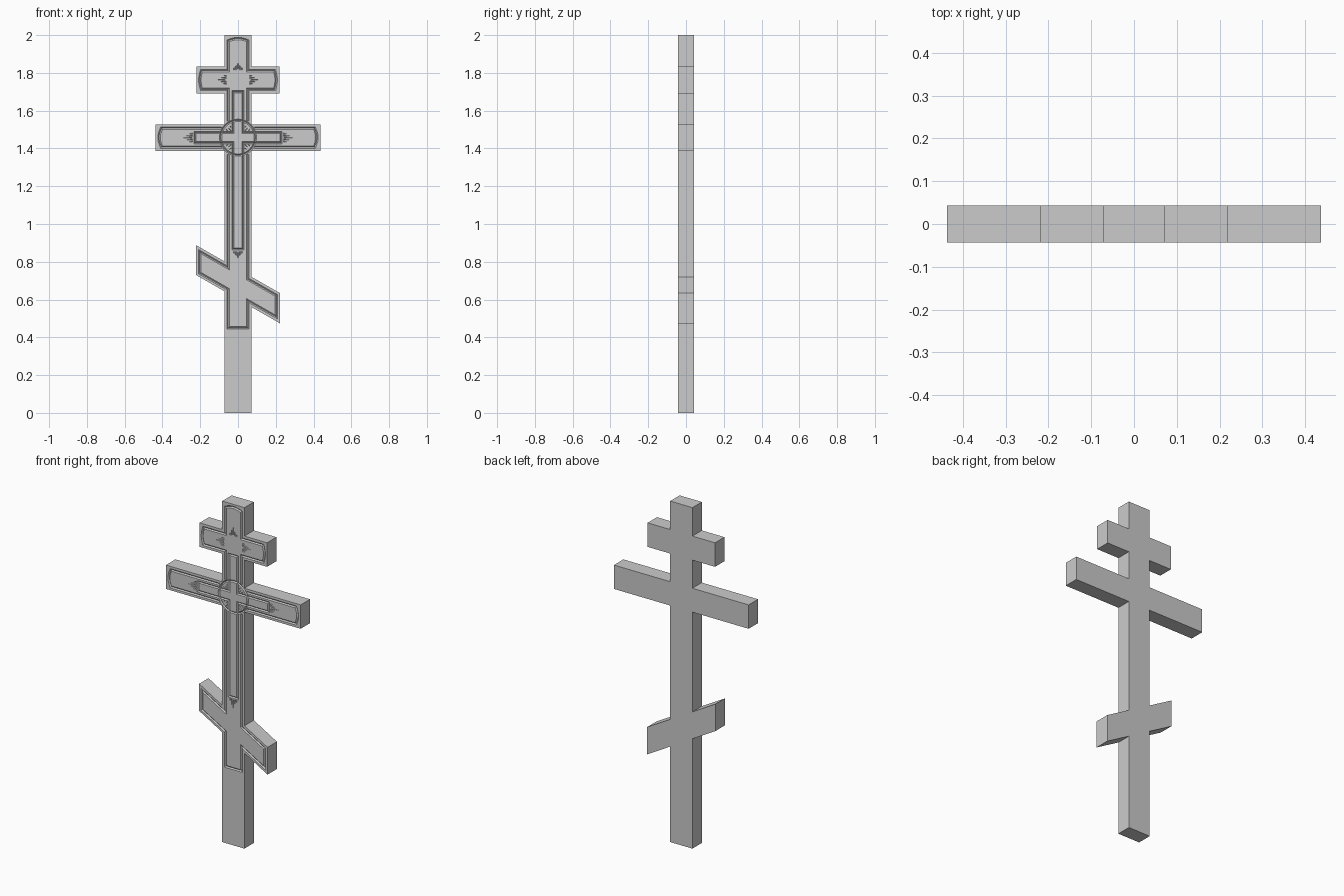
import bpy, bmesh
from math import sin, cos, pi, radians
from mathutils import Vector

if "Cube" in bpy.data.objects:
    bpy.data.objects.remove(bpy.data.objects["Cube"])

HALF = 0.0435            # half thickness
FRONT = -HALF
CZ = 1.457               # height of the main crossing


def make_object(name, bm):
    bmesh.ops.recalc_face_normals(bm, faces=bm.faces)
    me = bpy.data.meshes.new(name)
    bm.to_mesh(me)
    bm.free()
    ob = bpy.data.objects.new(name, me)
    bpy.context.scene.collection.objects.link(ob)
    return ob


def groove(bm, path, closed=False, w=0.0065, d=0.006):
    """V-shaped cutter strip swept along an x/z path with mitred corners."""
    p = [Vector(q) for q in path]
    n = len(p)
    rings = []
    for i in range(n):
        a = p[i] - p[i - 1] if (i or closed) else p[1] - p[0]
        b = p[(i + 1) % n] - p[i] if (i < n - 1 or closed) else a
        na = Vector((-a.y, a.x)).normalized()
        nb = Vector((-b.y, b.x)).normalized()
        m = (na + nb) / (1 + na.dot(nb))
        k = 1.3                                  # carry the V past the front face
        e = d * (k - 1)
        rings.append([bm.verts.new((q.x, y, q.y)) for q, y in (
            (p[i] + m * w * k, FRONT - e), (p[i], FRONT + d), (p[i] - m * w * k, FRONT - e))])
    for i in range(n if closed else n - 1):
        r, s = rings[i], rings[(i + 1) % n]
        for j in range(3):
            bm.faces.new((r[j], r[(j + 1) % 3], s[(j + 1) % 3], s[j]))
    if not closed:
        bm.faces.new(rings[0])
        bm.faces.new(rings[-1][::-1])


def ray(bm, x, z, ang, length, w=0.004, d=0.005):
    """Tapered chip cut pointing along ang."""
    u = Vector((cos(ang), sin(ang)))
    v = Vector((-u.y, u.x))
    o = Vector((x, z))
    pts = [(o + v * w, FRONT - 0.001), (o - v * w, FRONT - 0.001),
           (o + u * length, FRONT - 0.001), (o + u * length * 0.15, FRONT + d)]
    a, b, c, e = [bm.verts.new((q.x, y, q.y)) for q, y in pts]
    for f in ((a, b, c), (a, e, b), (b, e, c), (c, e, a)):
        bm.faces.new(f)


def ray_group(bm, x, z, ang, lengths=(0.065, 0.042, 0.022), gap=0.0105):
    for i in range(-2, 3):
        ray(bm, x - sin(ang) * gap * i, z + cos(ang) * gap * i, ang, lengths[abs(i)])


def arc_end(a, b, bulge, steps=8):
    """Shallow bowed end between two corner points."""
    a, b = Vector(a), Vector(b)
    out = Vector((b.y - a.y, a.x - b.x)).normalized()
    return [a.lerp(b, i / steps) + out * bulge * sin(pi * i / steps) for i in range(steps + 1)]


def mirror(path):
    return [(-q[0], q[1]) for q in reversed(path)]


# Cross body: right side outline walks upwards, left side back down
right = [(0.072, 0), (0.072, 0.560), (0.222, 0.474), (0.222, 0.634), (0.072, 0.720),
         (0.072, 1.387), (0.437, 1.387), (0.437, 1.527), (0.072, 1.527),
         (0.072, 1.692), (0.219, 1.692), (0.219, 1.833), (0.072, 1.833), (0.072, 2)]
left = mirror(right)
left[9:13] = [(-0.072, 0.802), (-0.222, 0.888), (-0.222, 0.730), (-0.072, 0.644)]
bm = bmesh.new()
face = bm.faces.new([bm.verts.new((x, FRONT, z)) for x, z in right + left])
ext = bmesh.ops.extrude_face_region(bm, geom=[face])
bmesh.ops.translate(bm, vec=(0, 2 * HALF, 0),
                    verts=[v for v in ext["geom"] if isinstance(v, bmesh.types.BMVert)])
body = make_object("cross_body", bm)

# Border grooves and chip-cut rays
bm = bmesh.new()
top_r = [(0.052, CZ + 0.088), (0.052, 1.713)] + \
    arc_end((0.193, 1.713), (0.193, 1.812), 0.009) + [(0.052, 1.812)]
groove(bm, top_r + arc_end((0.052, 1.970), (-0.052, 1.970), 0.012) + mirror(top_r))
arm = [(0.088, CZ - 0.050)] + arc_end((0.405, CZ - 0.050), (0.405, CZ + 0.050), 0.013) + \
    [(0.088, CZ + 0.050)]
groove(bm, arm)
groove(bm, mirror(arm))
groove(bm, [(0.052, CZ - 0.088), (0.052, 0.708), (0.203, 0.622), (0.203, 0.508),
            (0.052, 0.594), (0.052, 0.450), (-0.052, 0.450), (-0.052, 0.654),
            (-0.203, 0.740), (-0.203, 0.854), (-0.052, 0.768), (-0.052, CZ - 0.088)])
for ang, s in ((0, 1), (pi, -1)):
    ray_group(bm, s * 0.240, CZ, ang)
    ray_group(bm, s * 0.060, 1.763, ang)
ray_group(bm, 0, 0.856, -pi / 2)
ray_group(bm, 0, 1.815, pi / 2)
for k in range(4):
    a = radians(45 + 90 * k)
    for off, r0, ln in ((0, 0.050, 0.034), (0.013, 0.064, 0.018), (-0.013, 0.064, 0.018)):
        ray(bm, r0 * cos(a) - off * sin(a), CZ + r0 * sin(a) + off * cos(a), a, ln, 0.003)
cutters = [make_object("border_cutter", bm)]

# Halo ring groove
bm = bmesh.new()
groove(bm, [(0.092 * cos(2 * pi * i / 48), CZ + 0.092 * sin(2 * pi * i / 48))
            for i in range(48)], True, w=0.006)
cutters.append(make_object("halo_cutter", bm))

# Slim inner cross outline
bm = bmesh.new()
h = 0.027
inner = [(h, 0.868), (h, CZ - h), (0.228, CZ - h), (0.228, CZ + h), (h, CZ + h), (h, 1.700)]
groove(bm, inner + mirror(inner), True, w=0.006)
cutters.append(make_object("inner_cross_cutter", bm))

# Carve the front, then drop the cutters
bpy.context.view_layer.objects.active = body
for c in cutters:
    c.hide_render = True
    m = body.modifiers.new(c.name, 'BOOLEAN')
    m.operation, m.solver, m.object = 'DIFFERENCE', 'EXACT', c
    bpy.ops.object.modifier_apply(modifier=m.name)
    bpy.data.objects.remove(c)
